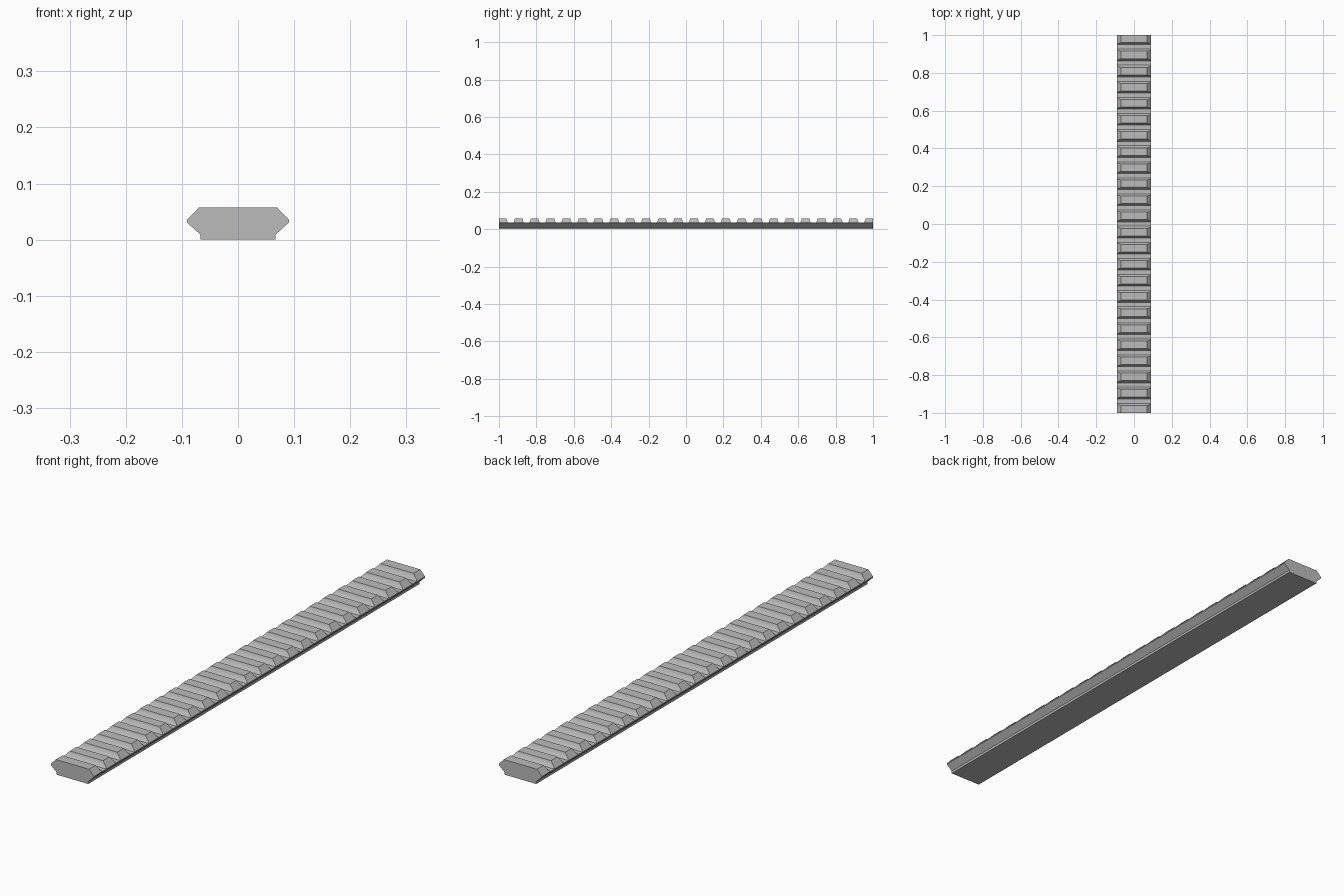
import bpy, bmesh, math

if "Cube" in bpy.data.objects:
    bpy.data.objects.remove(bpy.data.objects["Cube"])

TEETH = 24
TOOTH_W = 0.040            # flat width on top of each tooth
FLOOR, TOP = 0.035, 0.057  # groove floor and tooth top heights
PITCH = (2.0 - TOOTH_W) / (TEETH - 1)

# Length stations: (y, height), with sloped and filleted groove walls
stations = []
for i in range(TEETH):
    y0 = -1.0 + i * PITCH
    y1 = y0 + TOOTH_W
    stations += [(y0, TOP), (y1, TOP)]
    if i < TEETH - 1:
        y2 = y0 + PITCH
        stations += [(y1 + 0.005, 0.041), (y1 + 0.011, FLOOR),
                     (y2 - 0.011, FLOOR), (y2 - 0.005, 0.041)]


def section(h):
    """Cross-section of the rail, with the upper chamfer clipped at height h."""
    half_top = 0.091 - 0.021 * (h - FLOOR) / (TOP - FLOOR)
    right = [(0.067, 0.0), (0.067, 0.009), (0.091, 0.031),
             (0.091, FLOOR), (half_top, h)]
    return right + [(-x, z) for x, z in reversed(right)]


# Rail body lofted through all the stations
bm = bmesh.new()
rings = [[bm.verts.new((x, y, z)) for x, z in section(h)] for y, h in stations]
for a, b in zip(rings, rings[1:]):
    n = len(a)
    for k in range(n):
        j = (k + 1) % n
        bm.faces.new((a[k], a[j], b[j], b[k]))
bm.faces.new(rings[0])
bm.faces.new(rings[-1][::-1])
bmesh.ops.remove_doubles(bm, verts=bm.verts, dist=1e-5)
bmesh.ops.dissolve_degenerate(bm, edges=bm.edges, dist=1e-5)
bmesh.ops.recalc_face_normals(bm, faces=bm.faces)

mesh = bpy.data.meshes.new("toothed_rail")
bm.to_mesh(mesh)
bm.free()
rail = bpy.data.objects.new("toothed_rail", mesh)
bpy.context.collection.objects.link(rail)

# Plain grey
grey = bpy.data.materials.new("grey")
grey.diffuse_color = (0.5, 0.5, 0.5, 1.0)
grey.use_nodes = True
grey.node_tree.nodes["Principled BSDF"].inputs["Base Color"].default_value = grey.diffuse_color
mesh.materials.append(grey)

# Soft groove fillets, crisp tooth edges
bpy.context.view_layer.objects.active = rail
rail.select_set(True)
bpy.ops.object.shade_smooth_by_angle(angle=math.radians(35))
